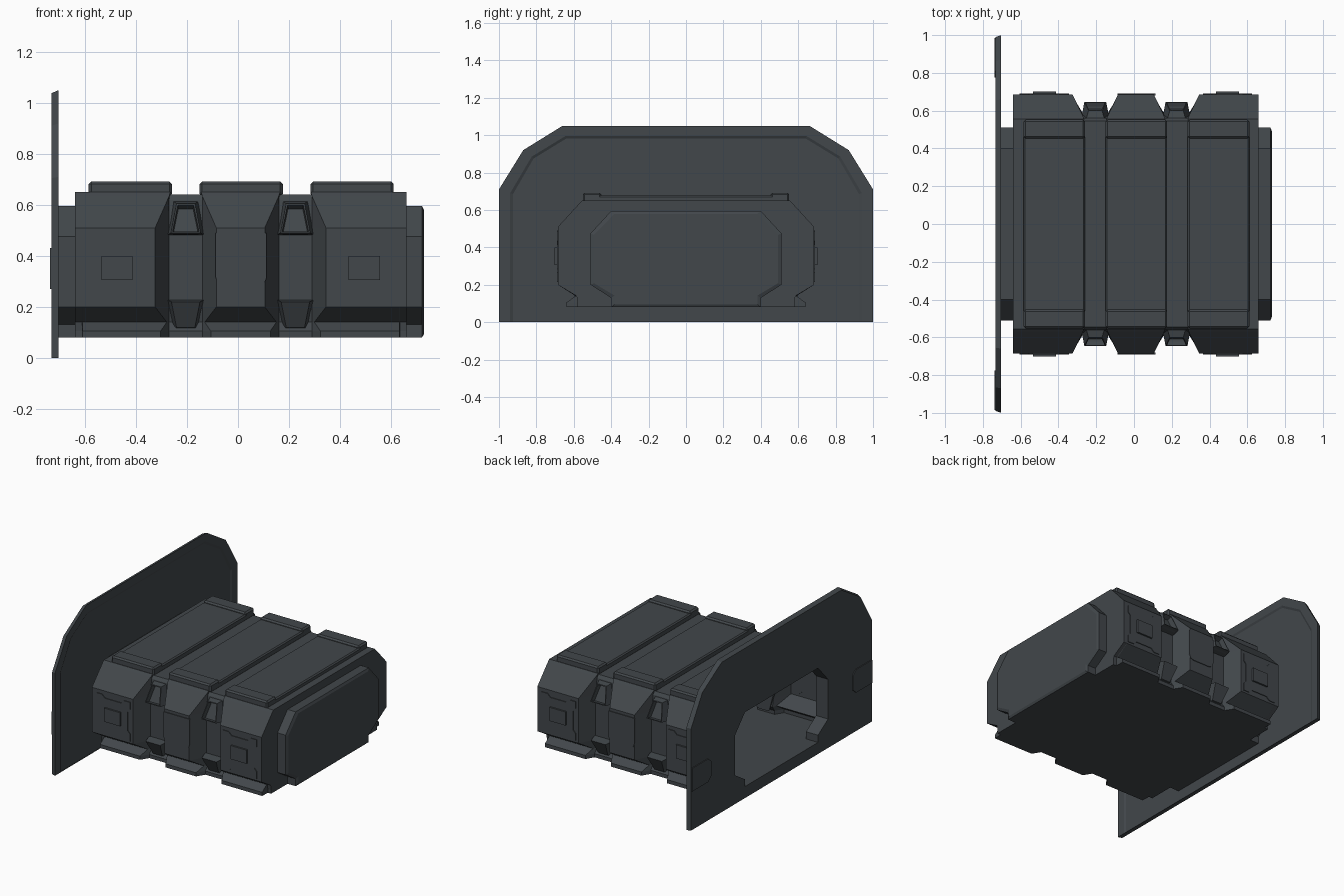
import bpy, bmesh
from mathutils import Vector

if "Cube" in bpy.data.objects:
    bpy.data.objects.remove(bpy.data.objects["Cube"])

steel = bpy.data.materials.new("dark slate grey")
steel.diffuse_color = (0.054, 0.063, 0.070, 1)
steel.use_nodes = True
steel.node_tree.nodes["Principled BSDF"].inputs["Base Color"].default_value = steel.diffuse_color


def finish(name, bm):
    bmesh.ops.remove_doubles(bm, verts=bm.verts, dist=0.0002)
    me = bpy.data.meshes.new(name)
    bm.to_mesh(me)
    bm.free()
    me.materials.append(steel)
    ob = bpy.data.objects.new(name, me)
    bpy.context.collection.objects.link(ob)
    return ob


def loft(name, rings, cap_start=False, cap_end=False):
    """Skin rings of 3D points; rings run counter-clockwise seen from +x."""
    bm = bmesh.new()
    vs = [[bm.verts.new(p) for p in r] for r in rings]
    n = len(vs[0])
    for a, b in zip(vs, vs[1:]):
        for i in range(n):
            j = (i + 1) % n
            bm.faces.new((a[i], a[j], b[j], b[i]))
    if cap_start:
        bm.faces.new(vs[0][::-1])
    if cap_end:
        bm.faces.new(vs[-1])
    return finish(name, bm)


def ring(half, x):
    """Mirror a half profile (y, z) into a closed ring; x is a number or rule."""
    fx = x if callable(x) else (lambda y: x)
    return ([(fx(y), y, z) for y, z in half] +
            [(fx(y), -y, z) for y, z in reversed(half)])


def box(name, x0, x1, y0, y1, z0, z1, bevel=0.006):
    bm = bmesh.new()
    bmesh.ops.create_cube(bm, size=1)
    for v in bm.verts:
        v.co = Vector(((x0 + x1) / 2 + v.co.x * (x1 - x0),
                       (y0 + y1) / 2 + v.co.y * (y1 - y0),
                       (z0 + z1) / 2 + v.co.z * (z1 - z0)))
    ob = finish(name, bm)
    if bevel:
        m = ob.modifiers.new("bevel", 'BEVEL')
        m.width, m.segments = bevel, 1
    return ob


def side_plate(name, pts, cx, cz, y0, y1, side):
    """Flat outline in x-z, extruded outward from the side wall."""
    bm = bmesh.new()
    f = bm.faces.new([bm.verts.new((cx + x, side * y0, cz + z)) for x, z in pts])
    out = bmesh.ops.extrude_face_region(bm, geom=[f])
    for v in out["geom"]:
        if isinstance(v, bmesh.types.BMVert):
            v.co.y = side * y1
    bmesh.ops.recalc_face_normals(bm, faces=bm.faces)
    return finish(name, bm)


def quad_sym(quarter):
    q = list(quarter)
    return (q + [(-x, z) for x, z in q[::-1]] +
            [(-x, -z) for x, z in q] + [(x, -z) for x, z in q[::-1]])


# Half profiles, bottom to top
body = [(.64, .08), (.64, .105), (.59, .14), (.685, .20), (.685, .51), (.57, .635), (.555, .65)]
end = [(.58, .08), (.58, .105), (.585, .14), (.685, .20), (.685, .51), (.57, .635), (.555, .65)]
groove = [(.585, .08), (.585, .105), (.56, .14), (.575, .20), (.575, .51), (.56, .62), (.545, .64)]
collar = [(.40, .08), (.40, .105), (.40, .13), (.51, .20), (.51, .475), (.40, .595), (.38, .595)]
tip = [(y - .018, max(.08, .335 + (z - .335) * .94)) for y, z in collar]
GROOVES = (-.205, .225)
HALF = .06

# Ribbed shell with collars at both ends, open towards the wall plate
rings = [ring(collar, -.71), ring(collar, -.64), ring(end, -.64),
         ring(end, -.612), ring(body, -.61)]
for g in GROOVES:
    def flare(s):
        return lambda y: g + s * (HALF + .06 * max(0, y - .56) / .125)
    rings += [ring(body, flare(-1)), ring(groove, g - HALF - .005),
              ring(groove, g + HALF + .005), ring(body, flare(1))]
rings += [ring(body, .633), ring(end, .635), ring(end, .66), ring(collar, .66),
          ring(collar, .722), ring(tip, .73)]
loft("ribbed_shell", rings, cap_end=True)

# Wall plate with raised rim and opening
plate = [(1, 0), (1, .35), (1, .71), (.87, .92), (.66, 1.05)]
plate_back = [(.99, 0), (.99, .35), (.99, .705), (.865, .91), (.655, 1.038)]
rim_out = [(.94, 0), (.94, .35), (.94, .69), (.825, .885), (.645, .995)]
rim_in = [(.925, 0), (.925, .35), (.925, .685), (.815, .875), (.64, .982)]
hole = [(.40, .08), (.40, .13), (.51, .20), (.51, .475), (.40, .595)]
loft("wall_plate", [ring(hole, -.71), ring(hole, -.732), ring(plate_back, -.732),
                    ring(plate, -.703), ring(rim_out, -.703),
                    ring(rim_in, -.71), ring(hole, -.71)])

# Rounded tabs on the back of the plate
for s in (1, -1):
    tab = [(.985, .27), (.985, .43), (.81, .43), (.775, .40), (.775, .30), (.81, .27)]
    r = [(s * y, z) for y, z in tab]
    if s < 0:
        r.reverse()
    loft("plate_tab", [[(-.738, y, z) for y, z in r[::-1]],
                       [(-.73, y, z) for y, z in r[::-1]]][::-1], cap_end=True)

# Roof panels with raised end caps
for cx in (-.4225, .0125, .4475):
    box("roof_panel", cx - .163, cx + .163, -.55, .55, .635, .678, .008)
    for s in (1, -1):
        y0, y1 = sorted((s * .452, s * .552))
        box("roof_end_cap", cx - .163, cx + .163, y0, y1, .64, .692, .01)

# Side details, both sides
notched = quad_sym([(.13, .05), (.115, .07), (.13, .09), (.13, .135),
                    (.085, .135), (.062, .113)])
notched = quad_sym([(.113, .066), (.13, .085), (.13, .135), (.085, .135), (.062, .113)])
square = quad_sym([(.061, .047)])
rounded = [(.1, .105), (-.1, .105), (-.1, -.07), (-.09, -.095), (-.065, -.105),
           (.065, -.105), (.09, -.095), (.1, -.07)]
for s in (1, -1):
    for cx in (-.475, .495):
        side_plate("side_panel", notched, cx, .35, .68, .690, s)
        side_plate("side_block", square, cx, .353, .68, .702, s)
    side_plate("centre_panel", rounded, .0125, .385, .68, .690, s)

    # Groove braces: upper with a recessed window, lower solid
    for g in GROOVES:
        for name, lo, hi in (("upper_brace", (.076, .48, .645, .058), (.050, .615, .60, .036)),
                             ("lower_brace", (.046, .11, .585, .036), (.078, .23, .64, .056))):
            bm = bmesh.new()
            inner, outer = [], []
            for (wb, z, y, wf), sg in ((lo, 1), (lo, -1), (hi, -1), (hi, 1)):
                zf = z + (.01 if z == lo[1] else -.01)
                inner.append(bm.verts.new((g + sg * wb, s * .55, z)))
                outer.append(bm.verts.new((g + sg * wf, s * y, zf)))
            for i in range(4):
                j = (i + 1) % 4
                bm.faces.new((inner[i], inner[j], outer[j], outer[i]))
            front = bm.faces.new(outer)
            bm.faces.new(inner[::-1])
            bmesh.ops.recalc_face_normals(bm, faces=bm.faces)
            if name == "upper_brace":
                bmesh.ops.inset_region(bm, faces=[front], thickness=.008)
                bmesh.ops.inset_region(bm, faces=[front], thickness=.003, depth=-.035)
            finish(name, bm)
